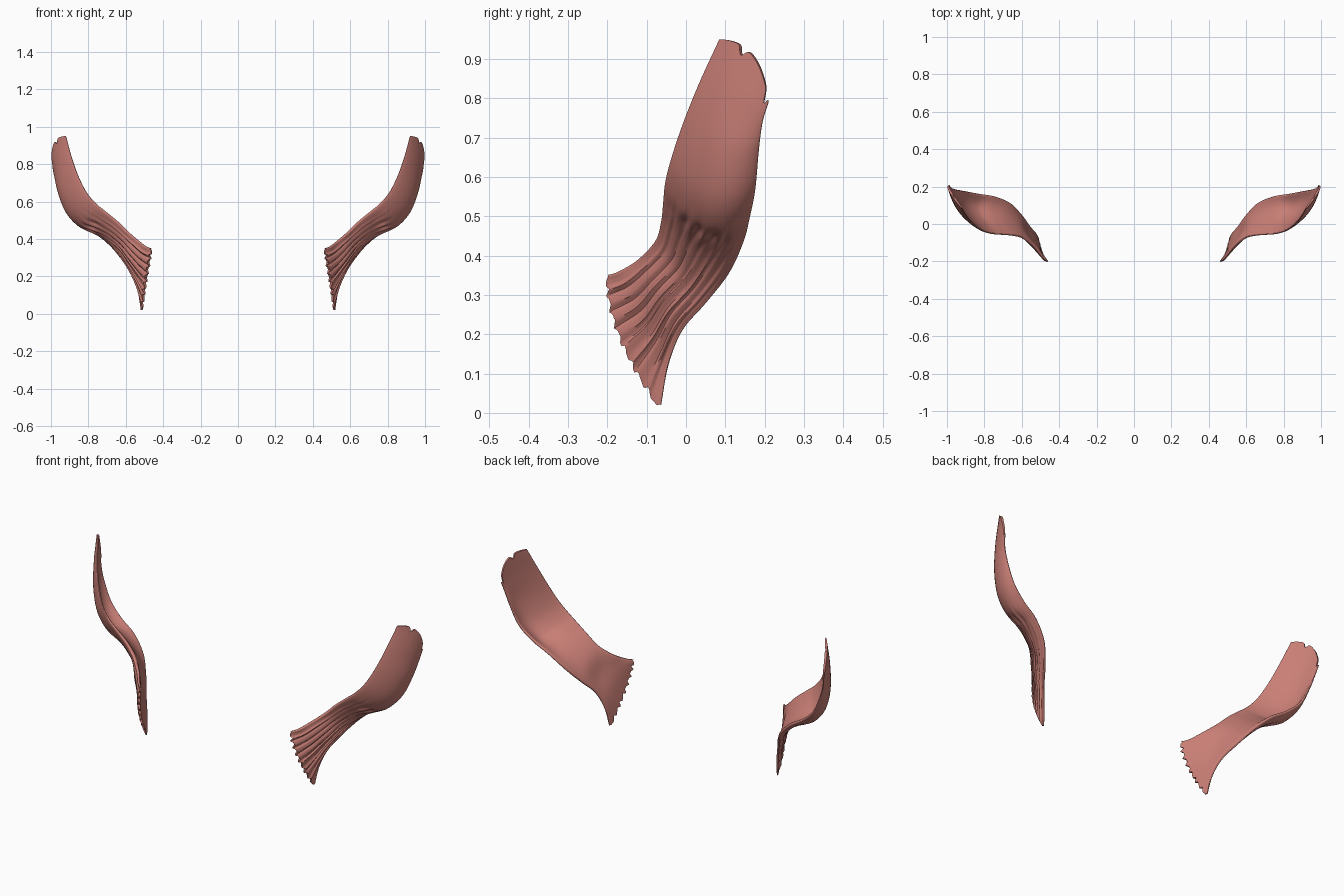
import bpy, bmesh, math
from mathutils import Vector

cube = bpy.data.objects.get("Cube")
if cube:
    bpy.data.objects.remove(cube, do_unlink=True)

ACROSS, ALONG = 72, 110

# Cross lines of the strip, fanned end to tip: front edge, middle, back edge
STATIONS = [[Vector(p) for p in row] for row in (
    ((.46, -.2, .35), (.49, -.165, .19), (.515, -.065, .01)),
    ((.49, -.17, .36), (.53, -.1, .24), (.53, -.045, .12)),
    ((.53, -.12, .39), (.575, -.055, .3), (.56, -.01, .21)),
    ((.59, -.075, .44), (.62, 0, .36), (.605, .05, .28)),
    ((.64, -.06, .49), (.69, .03, .42), (.66, .11, .36)),
    ((.7, -.055, .54), (.765, .05, .46), (.74, .145, .44)),
    ((.76, -.05, .59), (.84, .06, .49), (.83, .16, .5)),
    ((.81, -.035, .65), (.9, .07, .56), (.905, .175, .57)),
    ((.855, -.005, .74), (.94, .09, .67), (.955, .185, .67)),
    ((.89, .035, .84), (.96, .12, .8), (.98, .195, .74)),
    ((.92, .085, .95), (.98, .17, .91), (.99, .21, .79)),
)]


def across(row, v):
    """Smooth arc through the three points of a cross line."""
    a, b, c = row
    return a * (1 - v) * (1 - 2 * v) + b * 4 * v * (1 - v) + c * v * (2 * v - 1)


def sheet(u, v):
    """Point on the middle sheet, u along and v across."""
    last = len(STATIONS) - 1
    x = u * last
    i = max(0, min(int(x), last - 1))
    t = x - i
    p = [across(STATIONS[max(0, min(k, last))], v) for k in range(i - 1, i + 3)]
    if i == 0:
        p[0] = p[1] * 2 - p[2]
    if i == last - 1:
        p[3] = p[2] * 2 - p[1]
    return (p[1] * 2 + (p[2] - p[0]) * t
            + (p[0] * 2 - p[1] * 5 + p[2] * 4 - p[3]) * t ** 2
            + (p[1] * 3 - p[0] - p[2] * 3 + p[3]) * t ** 3) / 2


def dip(v, centre, width):
    return math.exp(-((v - centre) / width) ** 2)


def fibres(v):
    """Uneven ridges across the strip."""
    return math.sin(v * 58 + math.sin(v * 9)) + .5 * math.sin(v * 101 + 1)


def strip_points(u, v, thick):
    """Outer and inner surface points."""
    e = .004
    centre = sheet(u, v)
    du = (sheet(min(u + e, 1), v) - sheet(max(u - e, 0), v)).normalized()
    dv = (sheet(u, min(v + e, 1)) - sheet(u, max(v - e, 0))).normalized()
    out = dv.cross(du).normalized()
    # Ragged fanned end and notched tip
    root = max(0, 1 - u / .1) ** 2
    tip = max(0, 1 - (1 - u) / .1) ** 2
    centre += du * root * .007 * fibres(v)
    centre -= du * tip * (.022 * dip(v, .36, .05) + .025 * dip(v, .93, .03))
    # Body is thickest in the middle and thins to both ends
    half = (.006 + .01 * math.sin(math.pi * u ** .7)) * thick
    ridge = .0045 * fibres(v) * max(0, 1 - u / .65) * thick
    fold = .006 * dip(u, .52, .05) * math.sin(v * 40) * thick * dip(v, .5, .3)
    return centre + out * (half + ridge + fold), centre - out * half


def make_strip(name, side, material):
    bm = bmesh.new()
    rings = []
    for i in range(ALONG + 1):
        u = i / ALONG
        outer, inner = [], []
        for j in range(ACROSS + 1):
            a = math.pi * j / ACROSS
            v = (1 - math.cos(a)) / 2
            po, pi = strip_points(u, v, math.sin(a) ** .6 if 0 < j < ACROSS else 0)
            outer.append(bm.verts.new((po.x * side, po.y, po.z)))
            if 0 < j < ACROSS:
                inner.append(bm.verts.new((pi.x * side, pi.y, pi.z)))
        rings.append(outer + inner[::-1])
    n = len(rings[0])
    for r, s in zip(rings, rings[1:]):
        for j in range(n):
            k = (j + 1) % n
            bm.faces.new((r[j], r[k], s[k], s[j]))
    # Close both ends with a row of narrow faces
    for r in (rings[0], rings[-1]):
        for j in range(ACROSS):
            corners = [r[j], r[j + 1], r[(n - j - 1) % n], r[(n - j) % n]]
            bm.faces.new(list(dict.fromkeys(corners)))
    bmesh.ops.recalc_face_normals(bm, faces=bm.faces)
    mesh = bpy.data.meshes.new(name)
    bm.to_mesh(mesh)
    bm.free()
    mesh.materials.append(material)
    obj = bpy.data.objects.new(name, mesh)
    bpy.context.collection.objects.link(obj)
    bpy.ops.object.select_all(action='DESELECT')
    obj.select_set(True)
    bpy.context.view_layer.objects.active = obj
    bpy.ops.object.shade_smooth_by_angle(angle=math.radians(50))


flesh = bpy.data.materials.new("muscle_red")
flesh.use_nodes = True
colour = (.58, .21, .18, 1)
flesh.diffuse_color = colour
flesh.node_tree.nodes["Principled BSDF"].inputs["Base Color"].default_value = colour

make_strip("left_muscle_strip", 1, flesh)
make_strip("right_muscle_strip", -1, flesh)
